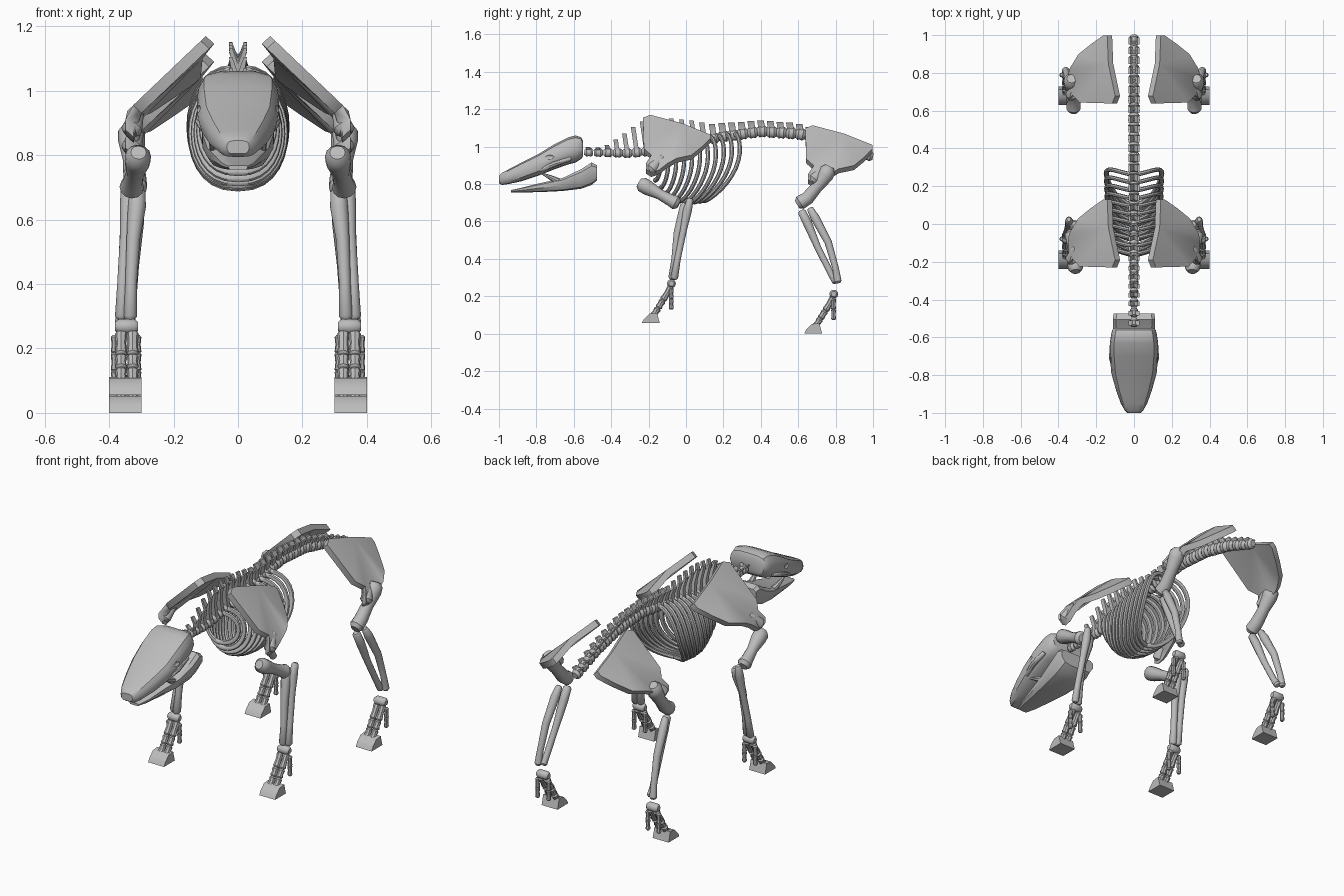
import bpy, bmesh, math
from mathutils import Vector

if "Cube" in bpy.data.objects:
    bpy.data.objects.remove(bpy.data.objects["Cube"])

bone_mat = bpy.data.materials.new("bone_grey")
bone_mat.diffuse_color = (0.5, 0.5, 0.5, 1)
bone_mat.use_nodes = True
bone_mat.node_tree.nodes["Principled BSDF"].inputs["Base Color"].default_value = bone_mat.diffuse_color


def finish(bm, name, mirror=False, angle=40):
    bmesh.ops.recalc_face_normals(bm, faces=bm.faces)
    me = bpy.data.meshes.new(name)
    bm.to_mesh(me)
    bm.free()
    ob = bpy.data.objects.new(name, me)
    bpy.context.collection.objects.link(ob)
    me.materials.append(bone_mat)
    bpy.ops.object.select_all(action='DESELECT')
    ob.select_set(True)
    bpy.context.view_layer.objects.active = ob
    bpy.ops.object.shade_smooth_by_angle(angle=math.radians(angle))
    if mirror:
        ob.modifiers.new("mirror", 'MIRROR').use_mirror_merge = False
    return ob


def skin(bm, rings):
    """Bridge equal rings of points and cap both ends."""
    vs = [[bm.verts.new(p) for p in r] for r in rings]
    n = len(vs[0])
    for a, b in zip(vs, vs[1:]):
        for i in range(n):
            bm.faces.new((a[i], a[(i + 1) % n], b[(i + 1) % n], b[i]))
    bm.faces.new(vs[0][::-1])
    bm.faces.new(vs[-1])


def tube(bm, pts, radii, sides=10, squash=1.0):
    """Round bone along a path, rounded at both ends; squash thins it across x."""
    pts = [Vector(p) for p in pts]
    d0, d1 = (pts[0] - pts[1]).normalized(), (pts[-1] - pts[-2]).normalized()
    pts = [pts[0] + d0 * radii[0] * .5] + pts + [pts[-1] + d1 * radii[-1] * .5]
    radii = [radii[0] * .6] + list(radii) + [radii[-1] * .6]
    rings, last = [], None
    for i, (p, r) in enumerate(zip(pts, radii)):
        t = (pts[min(i + 1, len(pts) - 1)] - pts[max(i - 1, 0)]).normalized()
        ref = last or (Vector((1, 0, 0)) if abs(t.x) < .8 else Vector((0, 1, 0)))
        u = (ref - t * ref.dot(t)).normalized()
        last = u
        v = t.cross(u)
        rings.append([p + u * r * squash * math.cos(a) + v * r * math.sin(a)
                      for a in (2 * math.pi * k / sides for k in range(sides))])
    skin(bm, rings)


def prism(bm, pts, offset):
    off = Vector(offset)
    skin(bm, [[Vector(p) for p in pts], [Vector(p) + off for p in pts]])


def lerp(table, t):
    for (a, va), (b, vb) in zip(table, table[1:]):
        if t <= b:
            return va + (vb - va) * max(0, (t - a) / (b - a))
    return table[-1][1]


def head_part(name, sections, shape):
    """Loft of (y, bottom, top, half width) using a half outline of (x, z) fractions."""
    bm = bmesh.new()
    outline = shape + [(-x, z) for x, z in reversed(shape)]
    skin(bm, [[(x * w, y, lo + z * (hi - lo)) for x, z in outline]
              for y, lo, hi, w in sections])
    return finish(bm, name, angle=35)


# skull with eye sockets
skull = head_part("skull", [
    (-1.0, .805, .845, .035), (-.985, .795, .86, .05), (-.95, .80, .878, .07),
    (-.88, .815, .915, .095), (-.79, .845, .96, .12), (-.70, .88, 1.015, .128),
    (-.63, .905, 1.05, .128), (-.59, .915, 1.06, .122), (-.56, .935, 1.05, .115),
    (-.55, .95, 1.03, .105)],
    [(.3, 0), (.7, .03), (.92, .2), (1, .45), (.95, .72), (.82, .92), (.45, 1)])
for s in (-1, 1):
    bpy.ops.mesh.primitive_uv_sphere_add(segments=12, ring_count=8, radius=.02,
                                         location=(s * .128, -.735, .945))
    cutter = bpy.context.object
    cutter.name = "socket_cutter"
    cutter.scale = (.6, 1.5, .7)
    cutter.hide_render = True
    cut = skull.modifiers.new("socket", 'BOOLEAN')
    cut.operation, cut.object = 'DIFFERENCE', cutter
    bpy.context.view_layer.objects.active = skull
    bpy.ops.object.modifier_apply(modifier="socket")
    bpy.data.objects.remove(cutter)

# cheek bones
bm = bmesh.new()
tube(bm, [(.10, -.78, .875), (.117, -.71, .905), (.115, -.62, .935)], [.012, .016, .012], 8)
finish(bm, "cheek_bone", True)

# lower jaw and tusks
head_part("lower_jaw", [
    (-.935, .755, .768, .03), (-.88, .755, .78, .05), (-.78, .757, .805, .07),
    (-.66, .763, .832, .095), (-.56, .775, .88, .11), (-.505, .795, .915, .112),
    (-.475, .82, .90, .108)],
    [(.4, 0), (.8, .08), (1, .45), (1, .85), (.85, 1), (.4, 1)])
bm = bmesh.new()
tube(bm, [(.07, -.685, .815), (.078, -.73, .838), (.08, -.785, .863)], [.018, .012, .002], 8)
finish(bm, "tusk", True)

# spine: spools with forked processes on top
spine_z = [(-.53, .97), (-.3, .965), (-.2, .975), (0, 1.015), (.2, 1.055), (.4, 1.082),
           (.6, 1.07), (.8, 1.02), (.98, .95)]
process_h = [(-.45, .028), (-.4, .05), (-.3, .115), (-.22, .16), (-.08, .155), (.05, .115),
             (.15, .075), (.3, .062), (.6, .055), (.98, .03)]
body_r = [(-.5, .024), (-.3, .028), (.05, .028), (.2, .033), (.6, .035), (.98, .03)]
bm = bmesh.new()
for i in range(30):
    y = -.52 + i * .0515
    z = lerp(spine_z, y)
    slope = (lerp(spine_z, y + .04) - lerp(spine_z, y - .04)) / .08
    d = Vector((0, 1, slope)).normalized()
    c = Vector((0, y, z))
    r = lerp(body_r, y)
    tube(bm, [c - d * .012, c, c + d * .012], [r, r * .88, r], 10, .9)
    h = lerp(process_h, y)
    n = min(.05, h * .5)
    thick = lerp([(.05, .024), (.2, .036)], y)
    pts = [(-.02, 0), (.02, 0), (.016, h * .5), (.028, h), (.018, h), (0, h - n),
           (-.018, h), (-.028, h), (-.016, h * .5)]
    prism(bm, [(x, y - thick / 2 - q * .15, z + q) for x, q in pts], (0, thick, 0))
finish(bm, "spine")

# rib cage
bm = bmesh.new()
for i in range(11):
    f = i / 10
    y0, y1 = -.16 + .42 * f, -.165 + .265 * f
    top = lerp(spine_z, y0) + .005
    low = lerp([(0, .82), (.12, .77), (.25, .735), (.45, .71), (.7, .70), (1, .71)], f)
    w = lerp([(0, .10), (.5, .142), (1, .147)], f)
    path = []
    for k in range(15):
        t = .04 + (math.pi - .045) * k / 14
        s = (1 - math.cos(t)) / 2
        path.append((w * math.sin(t) ** .8, y0 + (y1 - y0) * s ** 2.3
                     + (.025 + .015 * f) * math.sin(t), top + (low - top) * s))
    tube(bm, path, [.0135] * 15, 8, .85)
finish(bm, "ribs", True)

# shoulder blade and hip plates share one shape; the rear set sits back and lower
BACK, DROP = .868, -.056
blade = [(-.23, 1.155), (-.19, 1.17), (-.02, 1.125), (.13, 1.065), (.13, 1.045), (.085, 1.0),
         (.03, .955), (-.05, .938), (-.10, .91), (-.145, .875), (-.185, .862), (-.215, .88),
         (-.215, .91), (-.185, .955), (-.225, .99)]


def blade_point(y, z):
    return Vector((min(.35, .10 + 1.05 * (1.17 - z)) - .38 * max(0, y + .05), y, z))


for name, dy, dz in (("shoulder_blade", 0, 0), ("hip_plate", BACK, DROP)):
    bm = bmesh.new()
    off = Vector((0, dy, dz))
    prism(bm, [blade_point(y, z) + off for y, z in blade], (-.026, 0, -.024))
    bmesh.ops.triangulate(bm, faces=[f for f in bm.faces if len(f.verts) > 4])
    tube(bm, [blade_point(-.13, .95) + off + Vector((-.02, 0, -.01)),
              Vector((.33, -.185, .88)) + off], [.02, .033], 10)
    finish(bm, name, True)

# long leg bones: name, path, radii
long_bones = [
    ("upper_front_leg", [(.31, -.235, .798), (.312, -.205, .78), (.32, -.14, .745),
                         (.327, -.085, .715), (.33, -.055, .70)], [.04, .04, .028, .032, .038]),
    ("lower_front_leg_inner", [(.313, -.005, .685), (.314, -.015, .64), (.325, -.045, .54),
                               (.332, -.06, .40), (.335, -.072, .30)],
     [.026, .028, .021, .018, .022]),
    ("lower_front_leg_outer", [(.345, .022, .715), (.342, .008, .66), (.348, -.012, .56),
                               (.358, -.045, .40), (.362, -.062, .30)],
     [.018, .024, .018, .017, .02]),
    ("upper_hind_leg", [(.33, .76, .875), (.33, .745, .845), (.325, .70, .785),
                        (.32, .65, .725), (.32, .61, .70)], [.042, .042, .032, .036, .038]),
    ("lower_hind_leg_inner", [(.313, .62, .65), (.316, .65, .59), (.325, .705, .46),
                              (.335, .775, .32), (.338, .80, .28)],
     [.022, .024, .018, .017, .02]),
    ("lower_hind_leg_outer", [(.335, .665, .665), (.34, .69, .62), (.35, .76, .49),
                              (.358, .80, .35), (.362, .812, .28)],
     [.018, .024, .02, .017, .02]),
]
for name, path, radii in long_bones:
    bm = bmesh.new()
    tube(bm, path, radii, 12)
    finish(bm, name, True)

# feet: ankle row, two toes, two dew claws and a hoof
for name, dy, dz in (("front", 0, 0), ("hind", BACK, DROP)):
    off = Vector((0, dy, dz))
    bm = bmesh.new()
    tube(bm, [Vector((.322, -.078, .268)) + off, Vector((.37, -.078, .268)) + off],
         [.024, .024], 10)
    for x in (.327, .363):
        a, b = Vector((x, -.08, .25)) + off, Vector((x, -.175, .095)) + off
        for s, e in ((0, .45), (.47, .72), (.74, 1)):
            tube(bm, [a.lerp(b, s + .03), a.lerp(b, (s + e) / 2), a.lerp(b, e - .03)],
                 [.019, .0155, .019], 8)
    for x in (.313, .382):
        for z0, z1 in ((.235, .19), (.182, .135)):
            tube(bm, [Vector((x, -.079, z)) + off for z in (z0, (z0 + z1) / 2, z1)],
                 [.013, .0105, .013], 8)
    finish(bm, name + "_foot_bones", True)
    bm = bmesh.new()
    prism(bm, [Vector((.30, y, z)) + off for y, z in
               ((-.237, .056), (-.14, .056), (-.148, .085), (-.155, .112), (-.195, .108),
                (-.225, .078))], (.10, 0, 0))
    finish(bm, name + "_hoof", True, 50)
